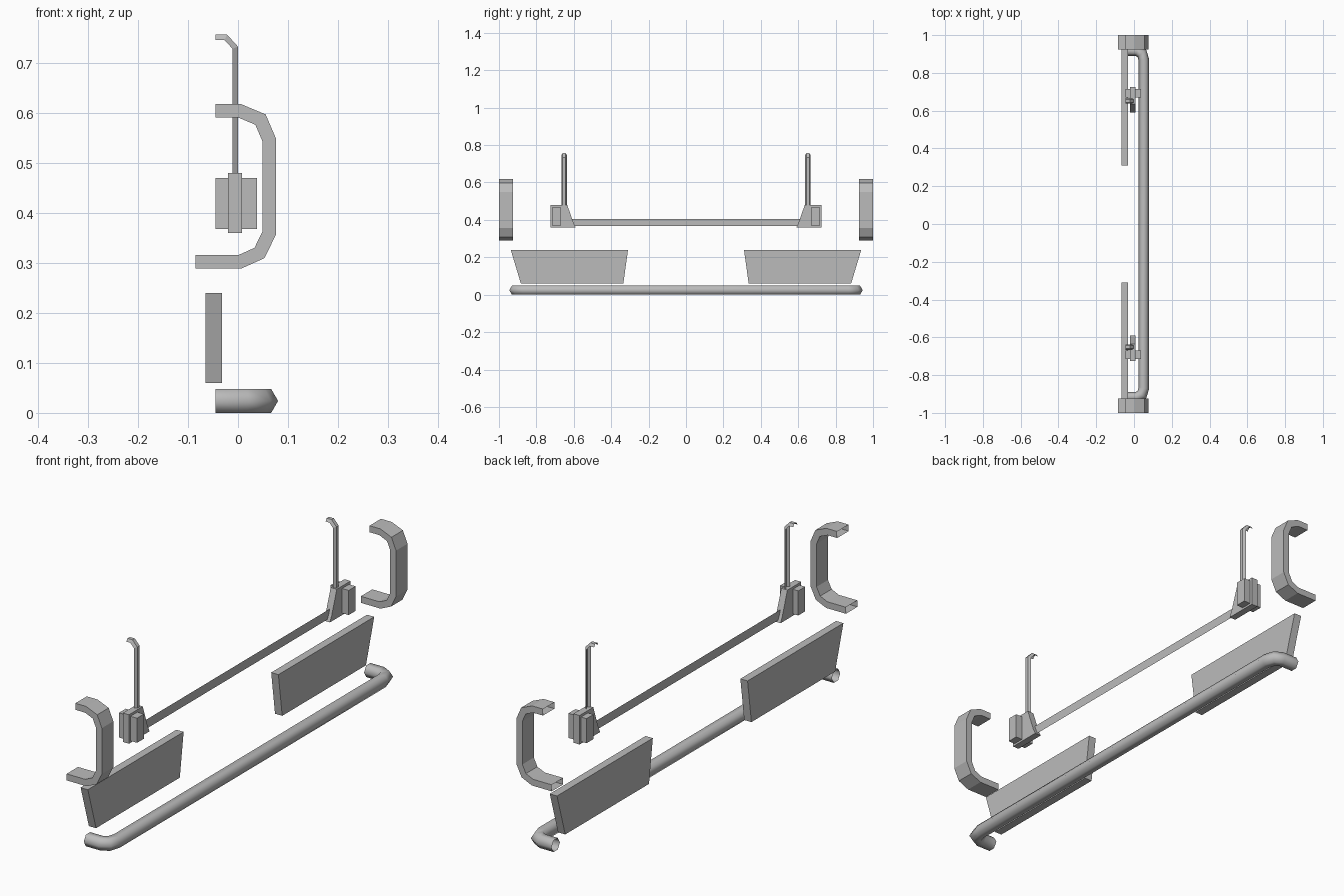
import bpy, bmesh
from mathutils import Vector

cube = bpy.data.objects.get("Cube")
if cube:
    bpy.data.objects.remove(cube)

grey = bpy.data.materials.new("plain_grey")
grey.use_nodes = True
colour = (0.5, 0.5, 0.5, 1)
grey.diffuse_color = colour
grey.node_tree.nodes["Principled BSDF"].inputs["Base Color"].default_value = colour


def finish(name, bm, smooth=None):
    bmesh.ops.recalc_face_normals(bm, faces=bm.faces)
    mesh = bpy.data.meshes.new(name)
    bm.to_mesh(mesh)
    bm.free()
    mesh.materials.append(grey)
    obj = bpy.data.objects.new(name, mesh)
    bpy.context.collection.objects.link(obj)
    if smooth:
        bpy.ops.object.select_all(action='DESELECT')
        obj.select_set(True)
        bpy.context.view_layer.objects.active = obj
        bpy.ops.object.shade_smooth_by_angle(angle=smooth)
    return obj


def prism(name, outline, x0, x1, side):
    """Solid plate: a (y, z) outline extended from x0 to x1."""
    bm = bmesh.new()
    face = bm.faces.new([bm.verts.new((x0, side * y, z)) for y, z in outline])
    ext = bmesh.ops.extrude_face_region(bm, geom=[face])["geom"]
    bmesh.ops.translate(bm, vec=(x1 - x0, 0, 0),
                        verts=[v for v in ext if isinstance(v, bmesh.types.BMVert)])
    return finish(name, bm)


def box(name, y0, y1, z0, z1, x0, x1, side):
    return prism(name, [(y0, z0), (y1, z0), (y1, z1), (y0, z1)], x0, x1, side)


def sweep(name, path, section, place, closed=True, smooth=None):
    """Mitred, open-ended sweep; section = (offset in path plane, offset across)."""
    bm = bmesh.new()
    pts = [Vector(p) for p in path]
    rings = []
    for i, p in enumerate(pts):
        d0 = (p - pts[i - 1]).normalized() if i else None
        d1 = (pts[i + 1] - p).normalized() if i < len(pts) - 1 else d0
        d0 = d0 or d1
        n0, n1 = Vector((-d0.y, d0.x)), Vector((-d1.y, d1.x))
        n = (n0 + n1) / (1 + n0.dot(n1))
        rings.append([bm.verts.new(place(*(p + n * a), b)) for a, b in section])
    count = len(section)
    for r, s in zip(rings, rings[1:]):
        for j in range(count if closed else count - 1):
            k = (j + 1) % count
            bm.faces.new((r[j], r[k], s[k], s[j]))
    return finish(name, bm, smooth)


# Long six-sided tube with bent-back ends
end = [(-.045, .917), (.015, .917), (.042, .903), (.0525, .868)]
R, H = .0277, .024
hexagon = [(R, 0), (R / 2, H), (-R / 2, H), (-R, 0), (-R / 2, -H), (R / 2, -H)]
sweep("lower_tube", end + [(x, -y) for x, y in reversed(end)], hexagon,
      lambda u, v, w: (u, v, H + w), smooth=1.1)

# Thin flat rail between the clamps
bm = bmesh.new()
bm.faces.new([bm.verts.new((-.006, y, z)) for y, z in
              [(-.61, .367), (.61, .367), (.61, .405), (-.61, .405)]])
finish("cross_rail", bm)

c_path = [(-.045, .605), (.002, .605), (.045, .587), (.063, .545),
          (.063, .361), (.043, .32), (.003, .302), (-.085, .302)]
c_section = [(-.0135, .925), (.0135, .925), (.0135, 1), (-.0135, 1)]
hook_path = [(0, .47), (0, .733), (-.022, .757), (-.045, .757)]
hook_section = [(.011, .637), (0, .644), (0, .659), (.011, .666)]

for side, label in ((1, "back"), (-1, "front")):
    def place(u, v, w, s=side):
        return (u, s * w, v)

    # C-shaped end bracket and upright hook
    sweep(label + "_c_bracket", c_path, c_section, place)
    sweep(label + "_hook", hook_path, hook_section, place, closed=False)
    # Tapered side panel
    prism(label + "_panel", [(.335, .06), (.883, .06), (.937, .24), (.31, .24)],
          -.065, -.032, side)
    # Clamp: sloped core with a wide cross block
    prism(label + "_clamp_core",
          [(.59, .36), (.725, .36), (.725, .48), (.635, .48), (.602, .385)],
          -.02, .008, side)
    box(label + "_clamp_block", .67, .715, .368, .47, -.045, .038, side)
